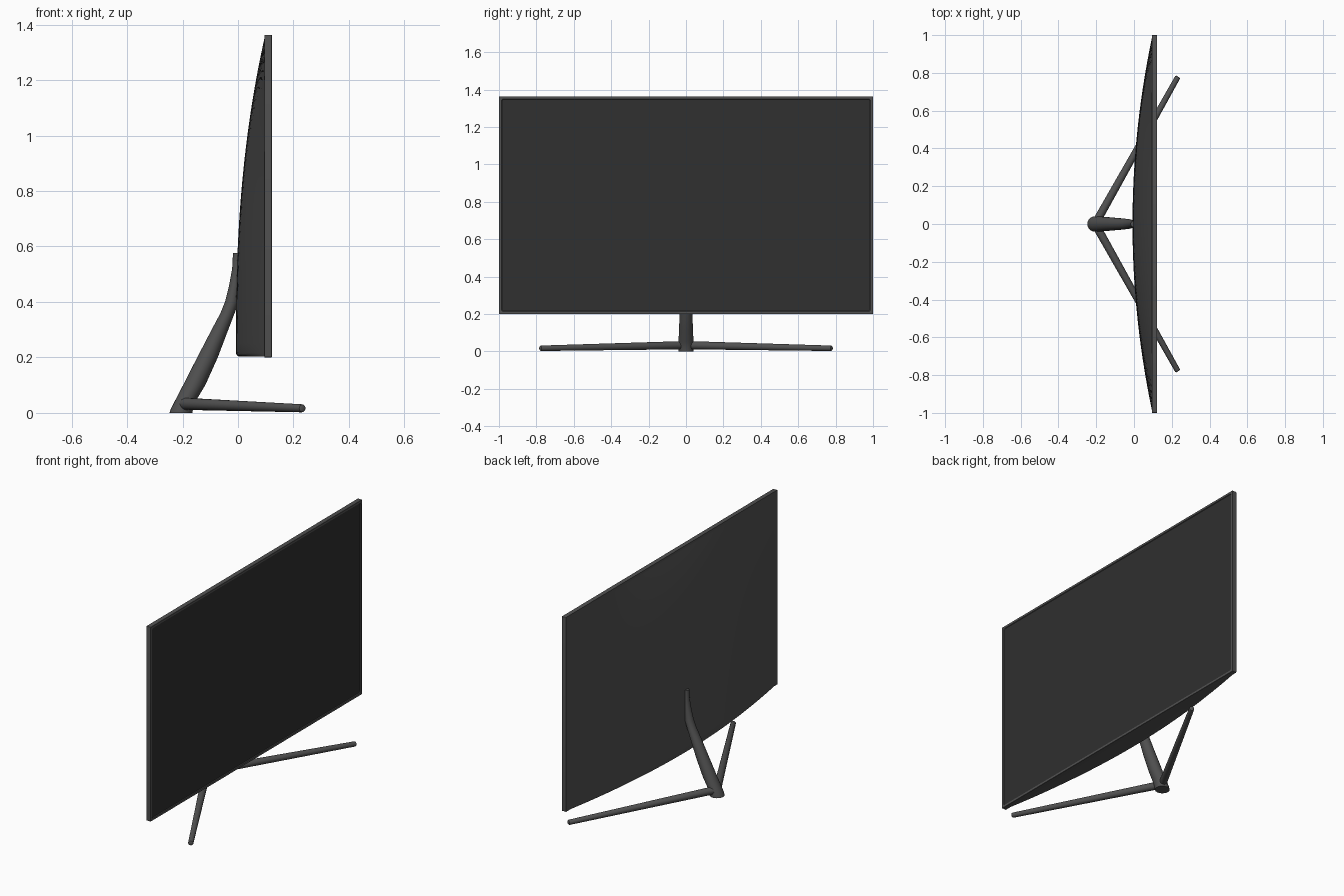
import bpy, bmesh, math
from mathutils import Vector

if "Cube" in bpy.data.objects:
    bpy.data.objects.remove(bpy.data.objects["Cube"])


def material(name, v):
    m = bpy.data.materials.new(name)
    m.diffuse_color = (v, v, v, 1)
    m.use_nodes = True
    m.node_tree.nodes["Principled BSDF"].inputs["Base Color"].default_value = m.diffuse_color
    return m


GREY = material("dark grey plastic", 0.083)
BLACK = material("black screen", 0.029)


def finish(name, bm, mat, angle=35):
    bmesh.ops.recalc_face_normals(bm, faces=bm.faces)
    me = bpy.data.meshes.new(name)
    bm.to_mesh(me)
    bm.free()
    me.materials.append(mat)
    ob = bpy.data.objects.new(name, me)
    bpy.context.collection.objects.link(ob)
    bpy.ops.object.select_all(action='DESELECT')
    ob.select_set(True)
    bpy.context.view_layer.objects.active = ob
    bpy.ops.object.shade_smooth_by_angle(angle=math.radians(angle))
    return ob


def loft(name, rings, mat, cap_start=True, cap_end=True):
    bm = bmesh.new()
    vs = [[bm.verts.new(p) for p in r] for r in rings]
    n = len(vs[0])
    for a, b in zip(vs, vs[1:]):
        for i in range(n):
            j = (i + 1) % n
            bm.faces.new((a[i], a[j], b[j], b[i]))
    if cap_start:
        bm.faces.new(vs[0])
    if cap_end:
        bm.faces.new(vs[-1])
    return finish(name, bm, mat)


Z0, Z1 = 0.2, 1.363


def rounded_rect(x, inset, r, seg=5):
    pts = []
    cz, hy, hz = (Z0 + Z1) / 2, 1 - inset - r, (Z1 - Z0) / 2 - inset - r
    for k, (sy, sz) in enumerate(((1, 1), (-1, 1), (-1, -1), (1, -1))):
        for i in range(seg + 1):
            a = math.pi / 2 * (k + i / seg)
            pts.append((x, sy * hy + r * math.cos(a), cz + sz * hz + r * math.sin(a)))
    return pts


# Frame with a thin bezel lip around the recessed panel
loft("screen_frame", [rounded_rect(0.095, 0.0, 0.003), rounded_rect(0.121, 0.0, 0.003),
                      rounded_rect(0.122, 0.001, 0.003), rounded_rect(0.122, 0.013, 0.012),
                      rounded_rect(0.117, 0.016, 0.012)], GREY, cap_end=False)

# Display panel
loft("display_panel", [rounded_rect(0.112, 0.014, 0.012), rounded_rect(0.118, 0.014, 0.012)], BLACK)

# Bulged back shell: deepest at the bottom centre, fading to the sides and top
NY, NZ = 48, 32
rows = [(0.203, 0.0), (0.204, 0.9), (0.208, 0.97)]
for i in range(NZ + 1):
    t = i / NZ
    rows.append((0.216 + t * (Z1 - 0.005 - 0.216), 1 - t ** 2.45))
bm = bmesh.new()
grid = []
for z, g in rows:
    line = []
    for j in range(NY + 1):
        y = -1 + 2 * j / NY
        line.append(bm.verts.new((0.097 - 0.105 * g * (1 - y * y), y * 0.996, z)))
    grid.append(line)
for a, b in zip(grid, grid[1:]):
    for j in range(NY):
        bm.faces.new((a[j], a[j + 1], b[j + 1], b[j]))
finish("back_shell", bm, GREY)

# Neck: oval sections given as (z, back x, front x, half width)
sections = [(0.0, -0.247, -0.165, 0.041), (0.015, -0.242, -0.162, 0.041),
            (0.05, -0.224, -0.148, 0.040), (0.1, -0.198, -0.118, 0.038),
            (0.2, -0.147, -0.073, 0.034), (0.3, -0.095, -0.035, 0.030),
            (0.36, -0.063, -0.012, 0.027), (0.4, -0.047, 0.002, 0.025),
            (0.46, -0.032, 0.006, 0.021), (0.52, -0.021, 0.007, 0.017),
            (0.577, -0.018, 0.007, 0.015)]
rings = []
for z, xa, xb, w in sections:
    ring = []
    for i in range(24):
        a = 2 * math.pi * i / 24
        ring.append(((xa + xb) / 2 + (xb - xa) / 2 * math.cos(a), w * math.sin(a), z))
    rings.append(ring)
loft("stand_neck", rings, GREY)


# Two splayed, tapered feet with softly rounded tips
def foot(name, side):
    a = Vector((-0.2, side * 0.01, 0.033))
    b = Vector((0.233, side * 0.78, 0.0165))
    d = (b - a).normalized()
    u = d.cross(Vector((0, 0, 1))).normalized()
    v = u.cross(d)
    length = (b - a).length
    rings = []
    for s, r in ((0, 0.022), (length - 0.006, 0.0145), (length - 0.002, 0.013), (length, 0.010)):
        rings.append([a + d * s + (u * math.cos(q) + v * math.sin(q)) * r
                      for q in (2 * math.pi * i / 20 for i in range(20))])
    loft(name, rings, GREY)


foot("left_foot", -1)
foot("right_foot", 1)
